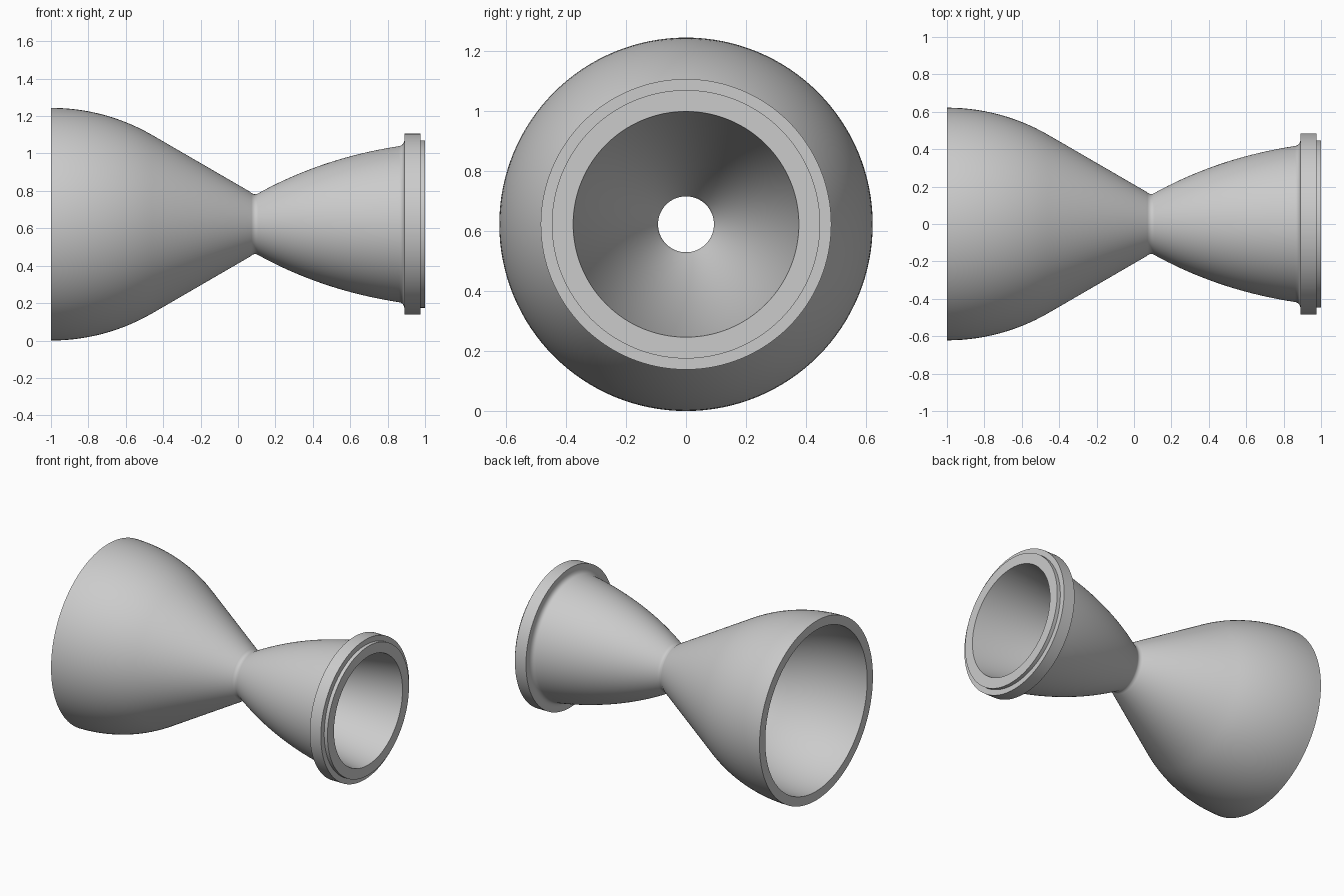
import bpy
import bmesh
from math import sin, cos, radians
from mathutils import Vector

cube = bpy.data.objects.get("Cube")
if cube:
    bpy.data.objects.remove(cube, do_unlink=True)

RADIUS = 0.622      # widest outer radius, also the height of the axis
BELL = 1.08         # radius of the bell's rounded mouth
WALL = 0.063
SEGMENTS = 128


def arc(radius, steps=14):
    """Rounded bell mouth, from the open end to the start of the cone."""
    angles = [radians(30 * i / steps) for i in range(steps + 1)]
    return [(-1 + radius * sin(a), RADIUS - BELL + radius * cos(a)) for a in angles]


def curve(a, b, c, steps=12):
    """Quadratic curve from a to c, pulled towards b."""
    a, b, c = Vector(a), Vector(b), Vector(c)
    ts = [i / steps for i in range(steps + 1)]
    return [tuple(a * (1 - t) ** 2 + b * 2 * t * (1 - t) + c * t * t) for t in ts]


# Outer skin: bell, throat, flared cup, fillet, flange and raised end lip
outer = arc(BELL)
outer += curve((0.065, 0.173), (0.088, 0.151), (0.11, 0.166), 8)
outer += curve((0.11, 0.166), (0.45, 0.354), (0.86, 0.417), 20)[1:]
outer += curve((0.86, 0.417), (0.887, 0.421), (0.89, 0.452), 8)[1:]
outer += [(0.89, 0.484), (0.975, 0.484), (0.975, 0.447), (1, 0.447)]

# Inner skin: bell, bored throat and flared cup
inner = arc(BELL - WALL)
inner += curve((0.05, 0.111), (0.085, 0.082), (0.11, 0.1), 8)
inner += curve((0.11, 0.1), (0.425, 0.282), (1, 0.376), 20)[1:]

# Turn the closed wall section around the x axis
bm = bmesh.new()
verts = [bm.verts.new((x, 0, r)) for x, r in outer + inner[::-1]]
edges = [bm.edges.new((verts[i - 1], verts[i])) for i in range(len(verts))]
bmesh.ops.spin(bm, geom=verts + edges, cent=(0, 0, 0), axis=(1, 0, 0),
               angle=radians(360), steps=SEGMENTS, use_merge=False)
bmesh.ops.remove_doubles(bm, verts=bm.verts[:], dist=0.0002)
bmesh.ops.translate(bm, verts=bm.verts[:], vec=(0, 0, RADIUS))
bmesh.ops.recalc_face_normals(bm, faces=bm.faces[:])
mesh = bpy.data.meshes.new("double_ended_nozzle")
bm.to_mesh(mesh)
bm.free()

# Plain grey finish
grey = bpy.data.materials.new("plain grey")
grey.use_nodes = True
colour = (0.6, 0.6, 0.6, 1)
grey.diffuse_color = colour
grey.node_tree.nodes["Principled BSDF"].inputs["Base Color"].default_value = colour
mesh.materials.append(grey)

nozzle = bpy.data.objects.new("double_ended_nozzle", mesh)
bpy.context.collection.objects.link(nozzle)
bpy.ops.object.select_all(action='DESELECT')
nozzle.select_set(True)
bpy.context.view_layer.objects.active = nozzle
bpy.ops.object.shade_smooth_by_angle(angle=radians(35))
